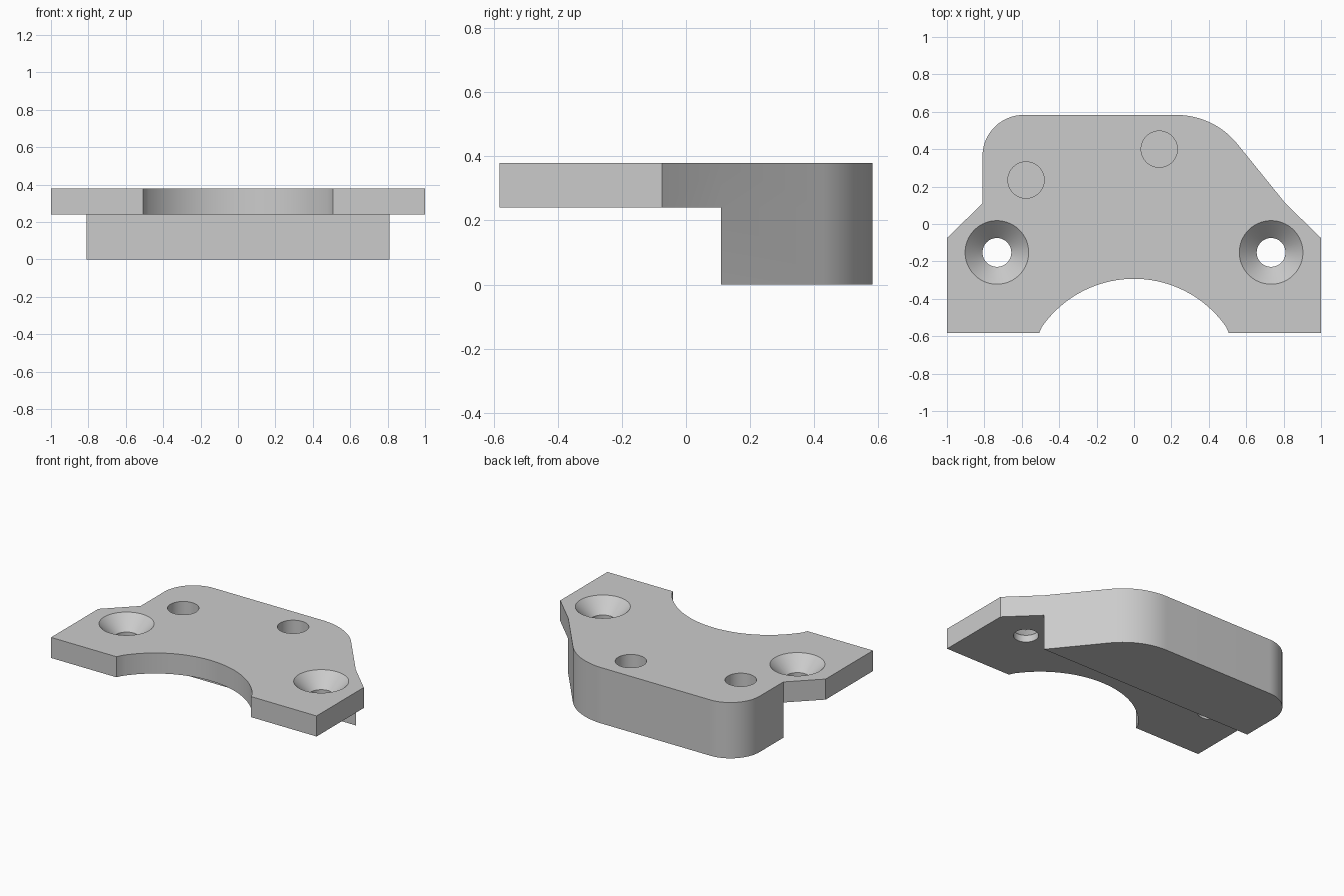
import bpy
import bmesh
from math import sin, cos, radians, atan2, asin, tan, pi

cube = bpy.data.objects.get("Cube")
if cube:
    bpy.data.objects.remove(cube, do_unlink=True)

TOP, STEP = 0.38, 0.24      # top face and underside of the flange
BACK, SHOULDER = 0.583, 0.11  # back face and front of the lower block
SIDE = 0.81

grey = bpy.data.materials.new("plain_grey")
grey.use_nodes = True
colour = (0.6, 0.6, 0.6, 1)
grey.diffuse_color = colour
grey.node_tree.nodes["Principled BSDF"].inputs["Base Color"].default_value = colour


def arc(cx, cy, r, start, end, steps=24):
    return [(cx + r * cos(start + (end - start) * i / steps),
             cy + r * sin(start + (end - start) * i / steps)) for i in range(steps + 1)]


def finish(bm, name):
    bmesh.ops.recalc_face_normals(bm, faces=bm.faces)
    mesh = bpy.data.meshes.new(name)
    bm.to_mesh(mesh)
    bm.free()
    mesh.materials.append(grey)
    obj = bpy.data.objects.new(name, mesh)
    bpy.context.collection.objects.link(obj)
    return obj


def prism(name, outline, z0, z1):
    bm = bmesh.new()
    face = bm.faces.new([bm.verts.new((x, y, z0)) for x, y in outline])
    new = bmesh.ops.extrude_face_region(bm, geom=[face])["geom"]
    bmesh.ops.translate(bm, vec=(0, 0, z1 - z0),
                        verts=[v for v in new if isinstance(v, bmesh.types.BMVert)])
    return finish(bm, name)


def turned(name, x, y, profile, sides=64):
    """Closed solid of revolution from (radius, z) rings."""
    bm = bmesh.new()
    rings = [[bm.verts.new((x + r * cos(2 * pi * i / sides), y + r * sin(2 * pi * i / sides), z))
              for i in range(sides)] for r, z in profile]
    for a, b in zip(rings, rings[1:]):
        for i in range(sides):
            j = (i + 1) % sides
            bm.faces.new((a[i], a[j], b[j], b[i]))
    bm.faces.new(rings[0])
    bm.faces.new(rings[-1])
    return finish(bm, name)


def combine(target, other, operation):
    bpy.context.view_layer.objects.active = target
    mod = target.modifiers.new(operation, "BOOLEAN")
    mod.operation, mod.solver, mod.object = operation, "EXACT", other
    bpy.ops.object.modifier_apply(modifier=mod.name)
    bpy.data.objects.remove(other, do_unlink=True)


# Rear contour, from the +x shoulder round to the -x shoulder
slope = radians(51)
corner_x = SIDE - (BACK - SHOULDER) / tan(slope)
big_r, small_r = 0.42, 0.22
rear = [(SIDE, SHOULDER)]
rear += arc(corner_x - big_r * tan(slope / 2), BACK - big_r, big_r, pi / 2 - slope, pi / 2)
rear += arc(small_r - SIDE, BACK - small_r, small_r, pi / 2, pi)
rear += [(-SIDE, SHOULDER)]

# Flange outline with the curved front cut-out
cut_r, cut_y = 0.6, -0.893
half = asin(0.507 / cut_r)
front_arc = arc(0, cut_y, cut_r, pi / 2 + half, pi / 2 - half, 48)
front_arc[0], front_arc[-1] = (-0.507, -BACK), (0.507, -BACK)
flange = rear + [(-1, -0.075), (-1, -BACK)] + front_arc + [(1, -BACK), (1, -0.075)]

bracket = prism("mounting_bracket", flange, STEP, TOP)
combine(bracket, prism("lower_block", rear, 0, TOP), "UNION")

# Countersunk screw holes
for side in (-1, 1):
    screw = turned("screw_hole", side * 0.733, -0.152,
                   [(0.077, 0.1), (0.077, 0.287), (0.17, TOP), (0.17, TOP + 0.1)])
    combine(bracket, screw, "DIFFERENCE")

# Blind round pockets
for x, y in ((-0.577, 0.235), (0.135, 0.4)):
    combine(bracket, turned("pocket", x, y, [(0.097, 0.13), (0.097, TOP + 0.1)]), "DIFFERENCE")

bracket.select_set(True)
bpy.context.view_layer.objects.active = bracket
bpy.ops.object.shade_smooth_by_angle(angle=radians(25))
